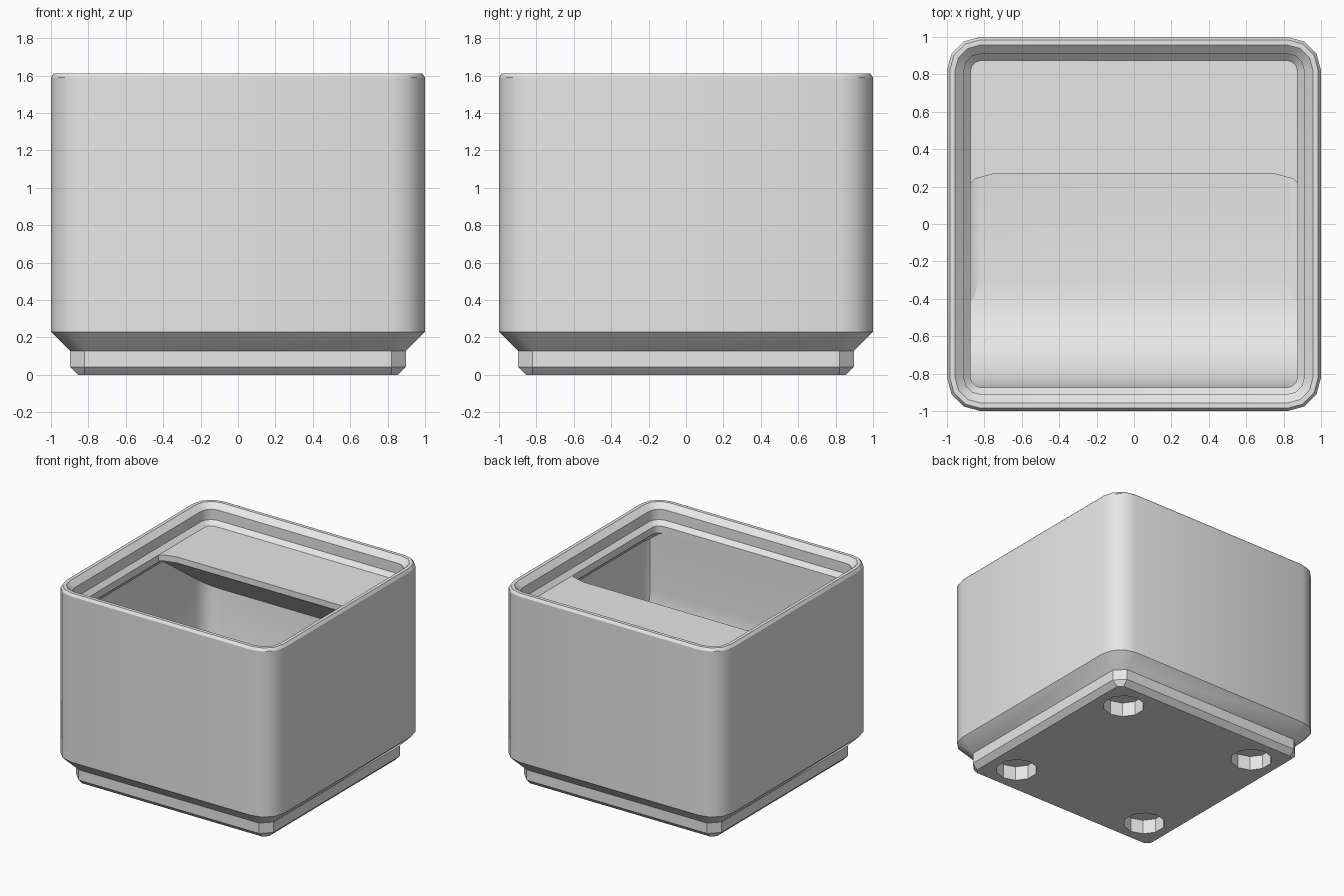
import bpy, bmesh, math
from math import sin, cos, pi, radians

cube = bpy.data.objects.get("Cube")
if cube:
    bpy.data.objects.remove(cube)

grey = bpy.data.materials.new("plain_grey")
grey.use_nodes = True
grey.diffuse_color = (0.8, 0.8, 0.8, 1)
grey.node_tree.nodes["Principled BSDF"].inputs["Base Color"].default_value = (0.8, 0.8, 0.8, 1)

LIP_BASE = 1.45   # underside plane of the stacking recess
WALL = 0.954      # inner face of the walls
FLOOR = 0.337


def make_object(name, bm):
    bmesh.ops.remove_doubles(bm, verts=bm.verts, dist=1e-5)
    bmesh.ops.recalc_face_normals(bm, faces=bm.faces)
    mesh = bpy.data.meshes.new(name)
    bm.to_mesh(mesh)
    bm.free()
    mesh.materials.append(grey)
    obj = bpy.data.objects.new(name, mesh)
    bpy.context.collection.objects.link(obj)
    return obj


def loft(name, sections):
    """Skin a list of equal-length closed loops and cap both ends."""
    bm = bmesh.new()
    loops = [[bm.verts.new(p) for p in s] for s in sections]
    n = len(loops[0])
    for a, b in zip(loops, loops[1:]):
        for i in range(n):
            j = (i + 1) % n
            bm.faces.new((a[i], a[j], b[j], b[i]))
    bm.faces.new(loops[0])
    bm.faces.new(loops[-1])
    return make_object(name, bm)


def ring(half, r, z, coarse=False):
    """Rounded square; coarse corners collapse to a single chamfer."""
    angles = (0, 0, 90, 90) if coarse else (0, 30, 60, 90)
    pts = []
    for q, (sx, sy) in enumerate([(1, 1), (-1, 1), (-1, -1), (1, -1)]):
        for a in angles:
            t = radians(a + 90 * q)
            pts.append((sx * (half - r) + r * cos(t), sy * (half - r) + r * sin(t), z))
    return pts


def boolean(target, tool, op):
    mod = target.modifiers.new(op.lower(), 'BOOLEAN')
    mod.operation, mod.object, mod.solver = op, tool, 'EXACT'
    bpy.context.view_layer.objects.active = target
    bpy.ops.object.modifier_apply(modifier=mod.name)


def finish(obj):
    bpy.ops.object.select_all(action='DESELECT')
    obj.select_set(True)
    bpy.context.view_layer.objects.active = obj
    bpy.ops.object.shade_smooth_by_angle(angle=radians(33))


# Bin shell: stepped foot, outer wall, rim, stacking lip, inner wall, floor
sections = [
    ring(0.855, 0.035, 0, True), ring(0.897, 0.077, 0.042, True),
    ring(0.897, 0.077, 0.127, True), ring(1, 0.18, 0.23),
    ring(1, 0.18, 1.59), ring(0.985, 0.165, 1.612), ring(0.957, 0.137, 1.612),
    ring(0.91, 0.09, 1.57), ring(0.91, 0.09, LIP_BASE + 0.035),
    ring(0.875, 0.06, LIP_BASE), ring(0.875, 0.06, LIP_BASE - 0.058),
    ring(WALL, 0.134, LIP_BASE - 0.137),
]
FILLET = 0.12
for a in (0, 30, 60, 90):
    d = FILLET * (1 - cos(radians(a)))
    sections.append(ring(WALL - d, 0.134 - d, FLOOR + FILLET * (1 - sin(radians(a)))))
shell = loft("bin_shell", sections)

# Round magnet pockets under the foot
bm = bmesh.new()
for sx in (-1, 1):
    for sy in (-1, 1):
        made = bmesh.ops.create_cone(bm, cap_ends=True, segments=10, radius1=0.157,
                                     radius2=0.157, depth=0.232)
        bmesh.ops.translate(bm, verts=made["verts"], vec=(sx * 0.627, sy * 0.627, 0))
pockets = make_object("pocket_cutter", bm)
boolean(shell, pockets, 'DIFFERENCE')

# Rounded envelope that trims the inner parts inside the wall thickness
envelope = loft("trim_envelope", [ring(0.975, 0.155, 0.25), ring(0.975, 0.155, 1.55)])

# Finger scoop: concave curve along the front wall
R, FRONT = 0.56, -0.875
profile = [(-1, FLOOR - 0.03), (FRONT + R, FLOOR - 0.03)]
for i in range(13):
    t = i / 12 * pi / 2
    profile.append((FRONT + R - R * sin(t), FLOOR + R - R * cos(t)))
profile += [(FRONT, LIP_BASE - 0.002), (-1, LIP_BASE - 0.002)]
scoop = loft("finger_scoop", [[(x, y, z) for y, z in profile] for x in (-0.975, 0.975)])
boolean(scoop, envelope, 'INTERSECT')

# Label shelf: sloping underside, rounded inner corners at its front edge
EDGE, CR = 0.27, 0.21
half_plan = [(0.975, EDGE - CR)]
for a in (0, 30, 60, 90):
    t = radians(a)
    half_plan.append((WALL - CR + CR * cos(t), EDGE - CR + CR * sin(t)))
plan = [(-x, y) for x, y in half_plan] + half_plan[::-1]
THICK = 0.05
low = LIP_BASE - THICK - (1 - EDGE) * math.tan(radians(36))
shelf = loft("label_shelf", [
    [(x, y, LIP_BASE), (x, 1, LIP_BASE), (x, 1, low),
     (x, EDGE, LIP_BASE - THICK), (x, y, LIP_BASE - THICK)] for x, y in plan])
boolean(shelf, envelope, 'INTERSECT')

for helper in (pockets, envelope):
    bpy.data.objects.remove(helper)
for part in (shell, scoop, shelf):
    finish(part)
